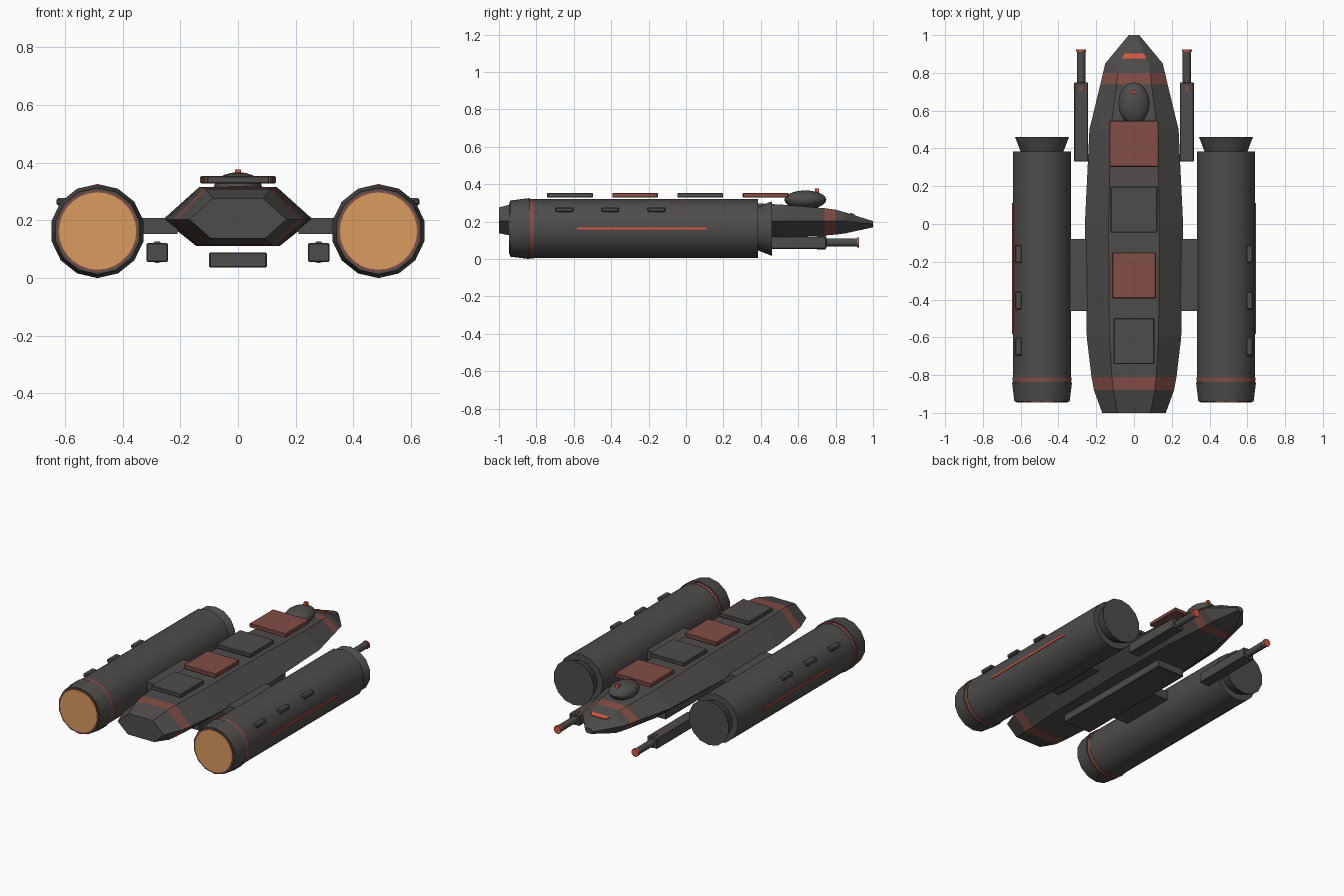
import bpy, bmesh, math

if "Cube" in bpy.data.objects:
    bpy.data.objects.remove(bpy.data.objects["Cube"])

def mat(name, rgb):
    m = bpy.data.materials.new(name)
    m.diffuse_color = (*rgb, 1)
    m.use_nodes = True
    m.node_tree.nodes["Principled BSDF"].inputs["Base Color"].default_value = m.diffuse_color
    return m

GREY = mat("dark_grey", (0.078, 0.073, 0.070))
RED = mat("dull_red", (0.225, 0.075, 0.062))
GLOW = mat("bright_red", (0.68, 0.095, 0.055))
ORANGE = mat("engine_orange", (0.70, 0.33, 0.115))

def finish(name, bm, mats, smooth=False):
    bmesh.ops.recalc_face_normals(bm, faces=bm.faces[:])
    me = bpy.data.meshes.new(name)
    bm.to_mesh(me)
    bm.free()
    for m in mats:
        me.materials.append(m)
    if smooth:
        me.polygons.foreach_set("use_smooth", [True] * len(me.polygons))
        me.set_sharp_from_angle(angle=math.radians(32))
    ob = bpy.data.objects.new(name, me)
    bpy.context.collection.objects.link(ob)
    return ob

def box(name, lo, hi, m, bevel=0.0):
    bm = bmesh.new()
    bmesh.ops.create_cube(bm, size=1)
    for v in bm.verts:
        v.co = [(a + b) / 2 + c * (b - a) for a, b, c in zip(lo, hi, v.co)]
    if bevel:
        bmesh.ops.bevel(bm, geom=bm.edges[:], offset=bevel, segments=1, affect='EDGES')
    return finish(name, bm, [m])

def loft(name, rings, mats, paint=None, smooth=False):
    """Skin a series of equal-length point rings and cap both ends."""
    bm = bmesh.new()
    vs = [[bm.verts.new(p) for p in r] for r in rings]
    n = len(vs[0])
    for k, (a, b) in enumerate(zip(vs, vs[1:])):
        for i in range(n):
            j = (i + 1) % n
            f = bm.faces.new((a[i], a[j], b[j], b[i]))
            if paint and k in paint:
                f.material_index = 1
    bm.faces.new(vs[0])
    bm.faces.new(vs[-1])
    return finish(name, bm, mats, smooth)

def lathe(name, x, z, profile, m, sides=14):
    """Revolve (y, radius) pairs around an axis along y."""
    rings = []
    for y, r in profile:
        angs = [2 * math.pi * i / sides for i in range(sides)]
        rings.append([(x + r * math.sin(a), y, z + r * math.cos(a)) for a in angs])
    return loft(name, rings, [m], smooth=True)

# Hull: hexagonal sections (y, half width, top z, bottom z)
sections = [(-1, 0.168, 0.276, 0.138), (-0.88, 0.212, 0.308, 0.114),
            (-0.81, 0.225, 0.312, 0.112), (-0.6, 0.25, 0.315, 0.112),
            (0, 0.26, 0.315, 0.112), (0.5, 0.236, 0.292, 0.115),
            (0.74, 0.178, 0.272, 0.126), (0.80, 0.164, 0.264, 0.131),
            (0.85, 0.152, 0.250, 0.137), (1, 0.028, 0.203, 0.170)]
rings = []
for y, w, t, b in sections:
    mid = 0.203 if y < 0.9 else 0.187
    rings.append([(w, y, mid), (w * 0.52, y, t), (-w * 0.52, y, t),
                  (-w, y, mid), (-w * 0.56, y, b), (w * 0.56, y, b)])
loft("hull", rings, [GREY, RED], paint={1, 6})

# Deck plates along the spine
for i, (y, w, m) in enumerate([(-0.62, 0.108, GREY), (-0.272, 0.116, RED),
                               (0.076, 0.124, GREY), (0.425, 0.131, RED)]):
    box(f"deck_plate_{i+1}", (-w, y - 0.122, 0.328), (w, y + 0.122, 0.354), m, 0.004)

# Keel slab underneath
box("keel_slab", (-0.10, -0.54, 0.036), (0.10, 0.35, 0.089), GREY, 0.004)

# Sensor dome and its beacon
bm = bmesh.new()
bmesh.ops.create_uvsphere(bm, u_segments=16, v_segments=10, radius=1)
for v in bm.verts:
    v.co = (v.co.x * 0.083, 0.638 + v.co.y * 0.112, 0.317 + v.co.z * 0.05)
finish("sensor_dome", bm, [GREY], True)
box("dome_beacon", (-0.010, 0.69, 0.345), (0.010, 0.71, 0.377), GLOW)

# Nose window lying on the sloping nose
win = [[(s * w, y, z + d) for s, d in ((-1, 0.004), (1, 0.004), (1, -0.008), (-1, -0.008))]
       for y, w, z in ((0.877, 0.066, 0.243), (0.902, 0.05, 0.236))]
loft("nose_window", win, [GLOW])

for side, s in (("left", -1), ("right", 1)):
    def sbox(name, lo, hi, m, bevel=0.0):
        x0, x1 = sorted((s * lo[0], s * hi[0]))
        return box(f"{side}_{name}", (x0, *lo[1:]), (x1, *hi[1:]), m, bevel)

    # Engine pod
    ex, ez = s * 0.487, 0.163
    lathe(f"{side}_engine_body", ex, ez, [(-0.84, 0.157), (0.385, 0.157)], GREY)
    lathe(f"{side}_engine_intake", ex, ez, [(0.38, 0.115), (0.46, 0.146)], GREY)
    lathe(f"{side}_engine_nozzle", ex, ez, [(-0.94, 0.150), (-0.838, 0.163)], GREY)
    lathe(f"{side}_engine_stripe", ex, ez, [(-0.835, 0.159), (-0.812, 0.159)], RED)
    lathe(f"{side}_exhaust_rim", ex, ez, [(-0.943, 0.141), (-0.93, 0.141)], RED, 28)
    lathe(f"{side}_exhaust_glow", ex, ez, [(-0.946, 0.134), (-0.93, 0.134)], ORANGE, 28)

    # Vents and light strip on the outer flank
    for i, y in enumerate((-0.65, -0.405, -0.158)):
        sbox(f"engine_vent_{i+1}", (0.593, y - 0.048, 0.252), (0.63, y + 0.048, 0.277), GREY, 0.006)
    sbox("light_strip", (0.634, -0.583, 0.158), (0.645, 0.11, 0.169), GLOW)

    # Pylon joining the pod to the hull
    sbox("pylon", (0.21, -0.46, 0.152), (0.36, -0.08, 0.209), GREY)

    # Gun
    gx, gz = s * 0.28, 0.089
    sbox("gun_housing", (0.243, 0.33, 0.055), (0.317, 0.75, 0.122), GREY, 0.004)
    lathe(f"{side}_gun_collar", gx, gz, [(0.70, 0.037), (0.745, 0.037)], GREY, 12)
    lathe(f"{side}_gun_barrel", gx, gz, [(0.74, 0.022), (0.917, 0.022)], GREY, 12)
    lathe(f"{side}_gun_tip", gx, gz, [(0.914, 0.026), (0.925, 0.026)], GLOW, 12)
    sbox("gun_light", (0.27, 0.705, 0.118), (0.29, 0.73, 0.1275), RED)
